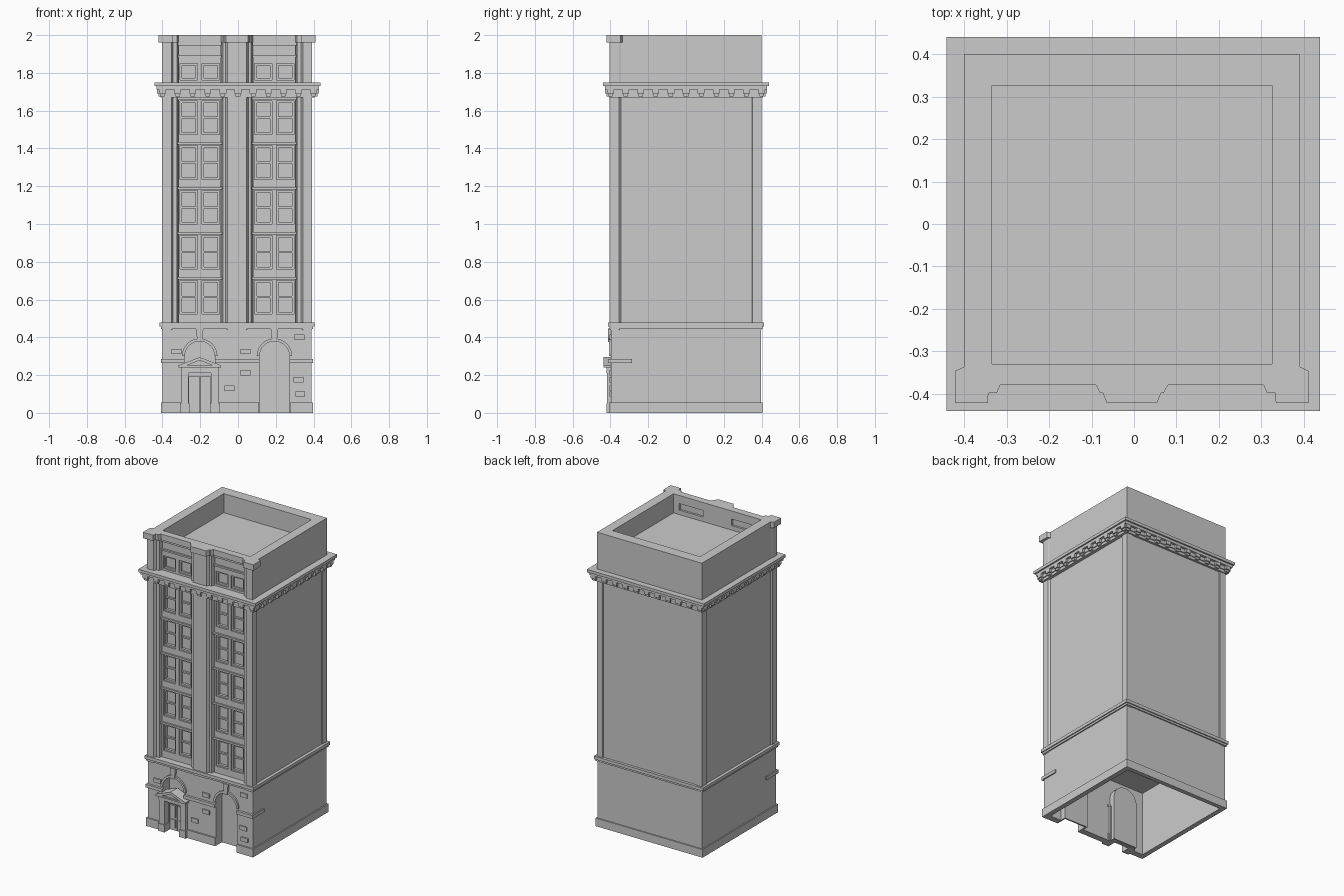
import bpy, bmesh, math

if "Cube" in bpy.data.objects:
    bpy.data.objects.remove(bpy.data.objects["Cube"])

CX = -0.005                    # centre line of the facade
BAYS = (CX - 0.1975, CX + 0.1975)
ARCHES = (-0.203, 0.193)


def finish(name, bm):
    bmesh.ops.recalc_face_normals(bm, faces=bm.faces)
    me = bpy.data.meshes.new(name)
    bm.to_mesh(me)
    bm.free()
    ob = bpy.data.objects.new(name, me)
    bpy.context.collection.objects.link(ob)
    return ob


def extrude(bm, lower, upper):
    a = [bm.verts.new(p) for p in lower]
    b = [bm.verts.new(p) for p in upper]
    n = len(a)
    bm.faces.new(a)
    bm.faces.new(b)
    for i in range(n):
        bm.faces.new((a[i], a[(i + 1) % n], b[(i + 1) % n], b[i]))


def boxes(name, items):
    bm = bmesh.new()
    for x0, x1, y0, y1, z0, z1 in items:
        pts = ((x0, y0), (x1, y0), (x1, y1), (x0, y1))
        extrude(bm, [(x, y, z0) for x, y in pts], [(x, y, z1) for x, y in pts])
    return finish(name, bm)


def prism_z(name, pts, z0, z1):
    bm = bmesh.new()
    extrude(bm, [(x, y, z0) for x, y in pts], [(x, y, z1) for x, y in pts])
    return finish(name, bm)


def prism_y(name, pts, y0, y1):
    bm = bmesh.new()
    extrude(bm, [(x, y0, z) for x, z in pts], [(x, y1, z) for x, z in pts])
    return finish(name, bm)


def cut(ob, *cutters):
    for c in cutters:
        c.hide_render = True
        c.hide_viewport = True
        m = ob.modifiers.new("cut", 'BOOLEAN')
        m.operation = 'DIFFERENCE'
        m.solver = 'EXACT'
        m.object = c


def mirrored(half):
    return [(CX + u, y) for u, y in half] + [(CX - u, y) for u, y in reversed(half)]


def arc(cx, r, cz=0.30, n=16):
    return [(cx + r * math.cos(math.pi * i / n), cz + r * math.sin(math.pi * i / n)) for i in range(n + 1)]


def arch(cx, r, z0):
    return [(cx + r, z0)] + arc(cx, r) + [(cx - r, z0)]


# Ground floor: open-bottomed shell with two arched niches
base = boxes("base_walls", [(CX - .395, CX + .395, -.397, .397, 0, .45)])
cut(base, boxes("base_cutter", [(CX - .37, CX + .37, -.365, .375, -.1, .435)]))
for n, cx in zip(("left", "right"), ARCHES):
    cutter = prism_y(n + "_arch_cutter", arch(cx, .08, -.1), -.5, -.335)
    cut(base, cutter)
    cut(prism_y(n + "_niche", arch(cx, .09, 0), -.366, -.325), cutter)
    prism_y(n + "_arch_trim", arc(cx, .094) + arc(cx, .079)[::-1], -.408, -.39)
    prism_y(n + "_keystone", [(cx - .012, .375), (cx + .012, .375), (cx + .02, .446), (cx - .02, .446)],
            -.412, -.39)

E0, E1 = CX - .403, CX + .403
A = ((E0, -.305), (-.10, .111), (.275, E1))
boxes("plinth", [(a, b, -.407, -.39, 0, .055) for a, b in A] +
      [(E0, E0 + .012, -.39, .395, 0, .055), (E1 - .012, E1, -.39, .395, 0, .055), (E0, E1, .393, .405, 0, .055)])
boxes("string_course", [(a, b, -.413, -.39, .264, .286) for a, b in ((E0, -.283), (-.123, .113), (.273, E1))] +
      [(E0, E0 + .015, -.39, -.285, .264, .286), (E1 - .015, E1, -.39, -.285, .264, .286)])
boxes("base_ledge", [(CX - .41, CX + .41, -.412, .412, .457, .478), (CX - .403, CX + .403, -.405, .405, .444, .457)])

# Scattered raised stones
STONES = ((-.325, .325), (.04, .325), (.04, .212), (-.045, .13), (.325, .4), (.32, .175), (.33, .1))
boxes("raised_stones", [(x - .026, x + .026, -.405, -.39, z - .014, z + .014) for x, z in STONES])

# Entrance: piers, pediment, double door
D = ARCHES[0]
boxes("door_surround", [(D + s * .08 - .02, D + s * .08 + .02, -.417, -.35, 0, .215) for s in (-1, 1)] +
      [(D + s * .08 - .025, D + s * .08 + .025, -.422, -.36, 0, .05) for s in (-1, 1)] +
      [(D - .10, D + .10, -.42, -.35, .212, .24), (D - .065, D + .065, -.39, -.345, .19, .213)])
prism_y("pediment", [(D - .112, .24), (D + .112, .24), (D + .112, .252), (D, .295), (D - .112, .252)], -.436, -.36)
cut(bpy.data.objects["pediment"],
    prism_y("pediment_cutter", [(D - .07, .25), (D + .07, .25), (D, .278)], -.45, -.425))
leaves = []
for s in (-1, 1):
    c = D + s * .029
    leaves += [(c - .027, c + .027, -.362, -.34, 0, .19)]
    for z0, z1 in ((.02, .075), (.09, .172)):
        leaves += [(c - .017, c + .017, -.368, -.36, z0, z1)]
boxes("double_door", leaves)
boxes("door_jambs", [(D + s * .06 - .004, D + s * .06 + .004, -.37, -.34, 0, .19) for s in (-1, 1)])


# Tower plan: corner piers, stepped reveals, middle pier, back pilasters
def tower_half(bay, o=0.0, recess=.006):
    f = -.404 - o
    return [(.05 + o / 2, f), (.06 + o / 2, -.385 - o * .7), (.075, -.385 - o * .7), (.085, bay), (.31, bay),
            (.318, -.385 - o * .7), (.338, -.385 - o * .7), (.348 - o / 2, f), (.398 + o, f), (.398 + o, -.355 + o / 2),
            (.395 - recess, -.345 + o / 2), (.395 - recess, .35), (.395, .352),
            (.395, .40), (.352, .40), (.35, .40 - recess)]


prism_z("shaft", mirrored(tower_half(-.338)), .44, 1.70)
attic = prism_z("attic", mirrored(tower_half(-.345, 0, 0)), 1.73, 1.962)
cap = prism_z("parapet_cap", mirrored(tower_half(-.379, .018, 0)), 1.96, 2.0)
well = boxes("roof_well_cutter", [(CX - .33, CX + .33, -.33, .326, 1.87, 2.1)])
slots = boxes("parapet_slot_cutter", [(c - .09, c + .09, -.356, -.32, 1.90, 1.945) for c in BAYS])
cut(attic, well, slots)
cut(cap, well)


# Window bays
def window_bay(c, f0, f1, z0, z1, back, rail):
    front, w = -.365, .113
    out = [(c - w, c + w, front, back, f0, z0), (c - w, c + w, front, back, z1, f1),
           (c - w, c - .104, front, back, z0, z1), (c + .104, c + w, front, back, z0, z1),
           (c - .012, c + .012, front, back, z0, z1)]
    for s in (-1, 1):
        m, h, t = c + s * .058, .046, .011
        y = front + .01
        out += [(m - h, m - h + t, y, back, z0, z1), (m + h - t, m + h, y, back, z0, z1),
                (m - h + t, m + h - t, y, back, z0, z0 + t), (m - h + t, m + h - t, y, back, z1 - t, z1)]
        if rail:
            zm = (z0 + z1) / 2
            out += [(m - h + t, m + h - t, y + .004, back, zm - .005, zm + .005)]
    return out


for n, c in zip(("left", "right"), BAYS):
    parts = []
    for i in range(5):
        f = .478 + i * .2375
        parts += window_bay(c, f, f + .2375, f + .046, f + .224, -.336, True)
        parts += [(c - .118, c + .118, -.376, -.34, f + .2375 - .008, f + .2375 + .005)]
    boxes(n + "_bay_windows", parts)
    boxes(n + "_attic_windows", window_bay(c, 1.735, 1.89, 1.763, 1.85, -.344, False) +
          [(c - .113, c + .113, -.36, -.344, 1.89, 1.962), (c - .116, c + .116, -.372, -.344, 1.946, 1.962),
           (c - .116, c + .116, -.372, -.344, 1.885, 1.896)])


# Main cornice with brackets on all four sides
def slab(e, z0, z1):
    return (-e - .002, e - .002, -e, e, z0, z1)


boxes("cornice", [slab(.408, 1.67, 1.69), slab(.414, 1.688, 1.714), slab(.43, 1.712, 1.732), slab(.44, 1.73, 1.75)])
brackets = []
for i in range(11):
    p = -.40 + i * .08
    for s in (-1, 1):
        a, b = sorted((s * .40, s * .428))
        c, d = sorted((s * .40, s * .42))
        brackets += [(p - .018, p + .018, a, b, 1.69, 1.713), (p - .012, p + .012, c, d, 1.676, 1.692),
                     (a, b, p - .018, p + .018, 1.69, 1.713), (c, d, p - .012, p + .012, 1.676, 1.692)]
boxes("cornice_brackets", brackets)
